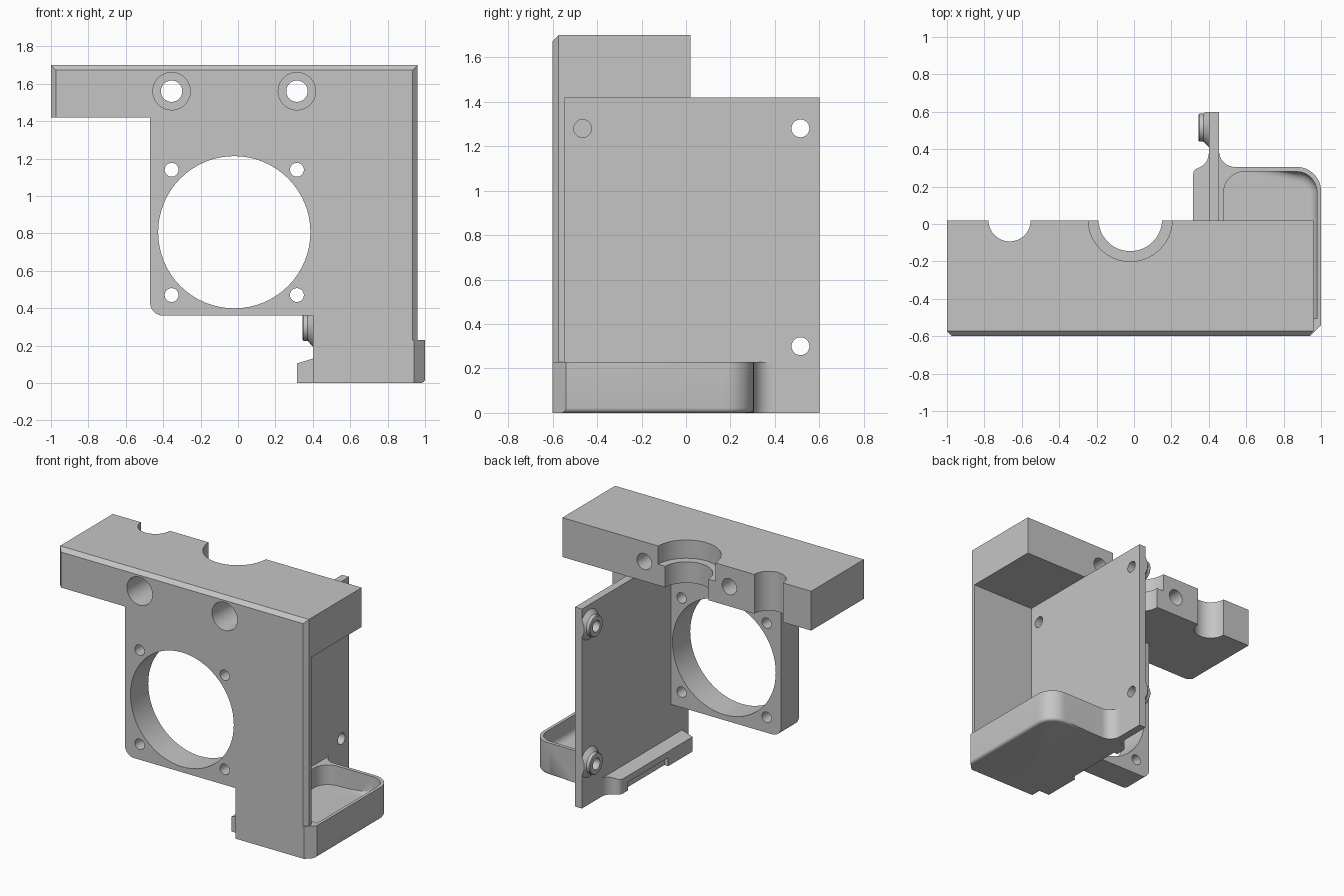
import bpy, bmesh
from math import cos, sin, radians

if "Cube" in bpy.data.objects:
    bpy.data.objects.remove(bpy.data.objects["Cube"])

grey = bpy.data.materials.new("plain_grey")
grey.use_nodes = True
color = (0.56, 0.56, 0.56, 1)
grey.diffuse_color = color
grey.node_tree.nodes["Principled BSDF"].inputs["Base Color"].default_value = color

FRONT, MOUNT_BACK, END = -0.6, 0.02, 0.6
LEDGE_X, PLATE_IN, PLATE_OUT, WALL_OUT = 0.315, 0.40, 0.455, 0.96
BAR_Z, TRAY_Z, THIN_BACK, LEDGE_FRONT = 1.42, 0.23, -0.545, -0.525
HOLE_XS = (-0.355, 0.315)


def arc(cx, cy, r, a, b, n=12):
    steps = [radians(a + (b - a) * i / n) for i in range(n + 1)]
    return [(cx + r * cos(t), cy + r * sin(t)) for t in steps]


def circle(cx, cy, r, n=64):
    return arc(cx, cy, r, 0, 360, n)[:-1]


def rect(u0, v0, u1, v1):
    return [(u0, v0), (u1, v0), (u1, v1), (u0, v1)]


def place(axis, u, v, w):
    return {"x": (w, u, v), "y": (u, w, v), "z": (u, v, w)}[axis]


def prism(name, axis, outline, lo, hi, bevel=None, width=0.027, segments=1):
    """Extrude an outline along an axis; bevel edges whose ends both pass a rule."""
    return loft(name, axis, [(outline, lo), (outline, hi)], bevel, width, segments)


def loft(name, axis, rings, bevel=None, width=0.027, segments=1):
    bm = bmesh.new()
    loops = [[bm.verts.new(place(axis, u, v, w)) for u, v in pts] for pts, w in rings]
    for a, b in zip(loops, loops[1:]):
        for i in range(len(a)):
            j = (i + 1) % len(a)
            bm.faces.new((a[i], a[j], b[j], b[i]))
    bm.faces.new(loops[0])
    bm.faces.new(loops[-1])
    bmesh.ops.recalc_face_normals(bm, faces=bm.faces)
    if bevel:
        edges = [e for e in bm.edges if bevel(e.verts[0].co, e.verts[1].co)]
        bmesh.ops.bevel(bm, geom=edges, offset=width, segments=segments,
                        profile=0.5, affect="EDGES")
        bmesh.ops.recalc_face_normals(bm, faces=bm.faces)
    mesh = bpy.data.meshes.new(name)
    bm.to_mesh(mesh)
    bm.free()
    ob = bpy.data.objects.new(name, mesh)
    bpy.context.collection.objects.link(ob)
    mesh.materials.append(grey)
    return ob


def finish(ob, cutters=()):
    """Subtract the cutters, then smooth the round surfaces."""
    bpy.ops.object.select_all(action="DESELECT")
    ob.select_set(True)
    bpy.context.view_layer.objects.active = ob
    for c in cutters:
        c.hide_render = True
        mod = ob.modifiers.new("cut", "BOOLEAN")
        mod.operation, mod.solver, mod.object = "DIFFERENCE", "EXACT", c
        bpy.ops.object.modifier_apply(modifier=mod.name)
        bpy.data.objects.remove(c)
    bpy.ops.object.shade_smooth_by_angle(angle=radians(28))


def hole(axis, u, v, r, lo, hi):
    return prism("hole_cutter", axis, circle(u, v, r), lo, hi)


# Top mounting bar with chamfered front edges
def bar_edges(a, b):
    on_front = a.y < -0.59 and b.y < -0.59
    return on_front and not (a.z < 1.5 and b.z < 1.5)


bar = prism("top_bar", "z", rect(-1, FRONT, WALL_OUT, MOUNT_BACK), BAR_Z, 1.7, bar_edges)
cuts = [hole("z", -0.02, 0.025, 0.17, 1.3, 1.8),
        hole("z", -0.02, 0.025, 0.225, 1.57, 1.8),
        hole("z", -0.665, 0.02, 0.113, 1.3, 1.8)]
for x in HOLE_XS:
    cuts += [hole("y", x, 1.56, 0.057, -0.7, 0.1), hole("y", x, 1.56, 0.1, -0.7, -0.3)]
finish(bar, cuts)

# Fan plate with round opening and four screw holes
outline = [(PLATE_IN, 0.36), (PLATE_IN, BAR_Z), (-0.47, BAR_Z)] + arc(-0.4, 0.43, 0.07, 180, 270)
fan_plate = prism("fan_plate", "y", outline, FRONT, -0.4)
cuts = [hole("y", -0.02, 0.806, 0.407, -0.7, -0.3),
        hole("x", -0.465, 1.28, 0.04, 0.25, 0.5)]
cuts += [hole("y", x, z, 0.037, -0.7, -0.3) for x in HOLE_XS for z in (0.47, 1.14)]
finish(fan_plate, cuts)

# Thin front wall beside the fan, chamfered along its outer edge
finish(prism("front_wall", "z", rect(PLATE_OUT, FRONT, WALL_OUT, THIN_BACK), TRAY_Z, BAR_Z,
             lambda a, b: min(a.x, b.x) > 0.95 and max(a.y, b.y) < -0.59))

# Upright side plate
side = prism("side_plate", "x", rect(FRONT, 0, END, BAR_Z), PLATE_IN, PLATE_OUT)
finish(side, [hole("x", y, z, 0.04, 0.3, 0.6)
              for y, z in ((-0.465, 1.28), (0.515, 1.28), (0.515, 0.3))])

# Flared screw bosses, trimmed flush with the back of the side plate
for name, z in (("upper_boss", 1.28), ("lower_boss", 0.3)):
    rings = [(circle(0.515, z, r), x)
             for r, x in ((0.07, 0.345), (0.075, 0.35), (0.075, 0.372), (0.105, PLATE_IN))]
    finish(loft(name, "x", rings),
           [hole("x", 0.515, z, 0.04, 0.3, 0.5),
            prism("trim_cutter", "z", rect(0.2, END, 0.6, 0.9), 0, 1.6)])

# Rounded tray at the foot
outline = [(PLATE_OUT, FRONT), (0.94, FRONT), (1, -0.54)]
outline += arc(0.87, 0.175, 0.13, 0, 90) + arc(0.54, 0.39, 0.085, 270, 180)
tray = prism("tray", "z", outline, 0, TRAY_Z,
             lambda a, b: max(a.z, b.z) < 0.01 and min(a.x, b.x) > 0.86
             and min(a.y, b.y) > -0.55, 0.022, 4)
inner = [(0.48, -0.505), (0.978, -0.505)]
inner += arc(0.868, 0.17, 0.11, 0, 90) + arc(0.59, 0.17, 0.11, 90, 180)
hollow = prism("tray_cutter", "z", inner, 0.09, 0.4,
               lambda a, b: max(a.z, b.z) < 0.1 and min(a.x, b.x) > 0.86, 0.05, 5)
finish(tray, [hollow])

# Sloped ledge on the inner foot of the side plate
outline = [(LEDGE_X, LEDGE_FRONT), (PLATE_IN, LEDGE_FRONT)] + arc(LEDGE_X, 0.38, 0.085, 0, -70)
outline += [(0.329, 0.293), (0.319, 0.28), (LEDGE_X, 0.262)]
ledge = prism("foot_ledge", "z", outline, 0, 0.16)
slope = prism("slope_cutter", "y", [(0.29, 0.097), (0.42, 0.136), (0.42, 0.3), (0.29, 0.3)], -0.7, 0.5)
notch = prism("notch_cutter", "z", rect(0.2, -0.25, 0.345, 0.2), -0.1, 0.06)
finish(ledge, [slope, notch])
